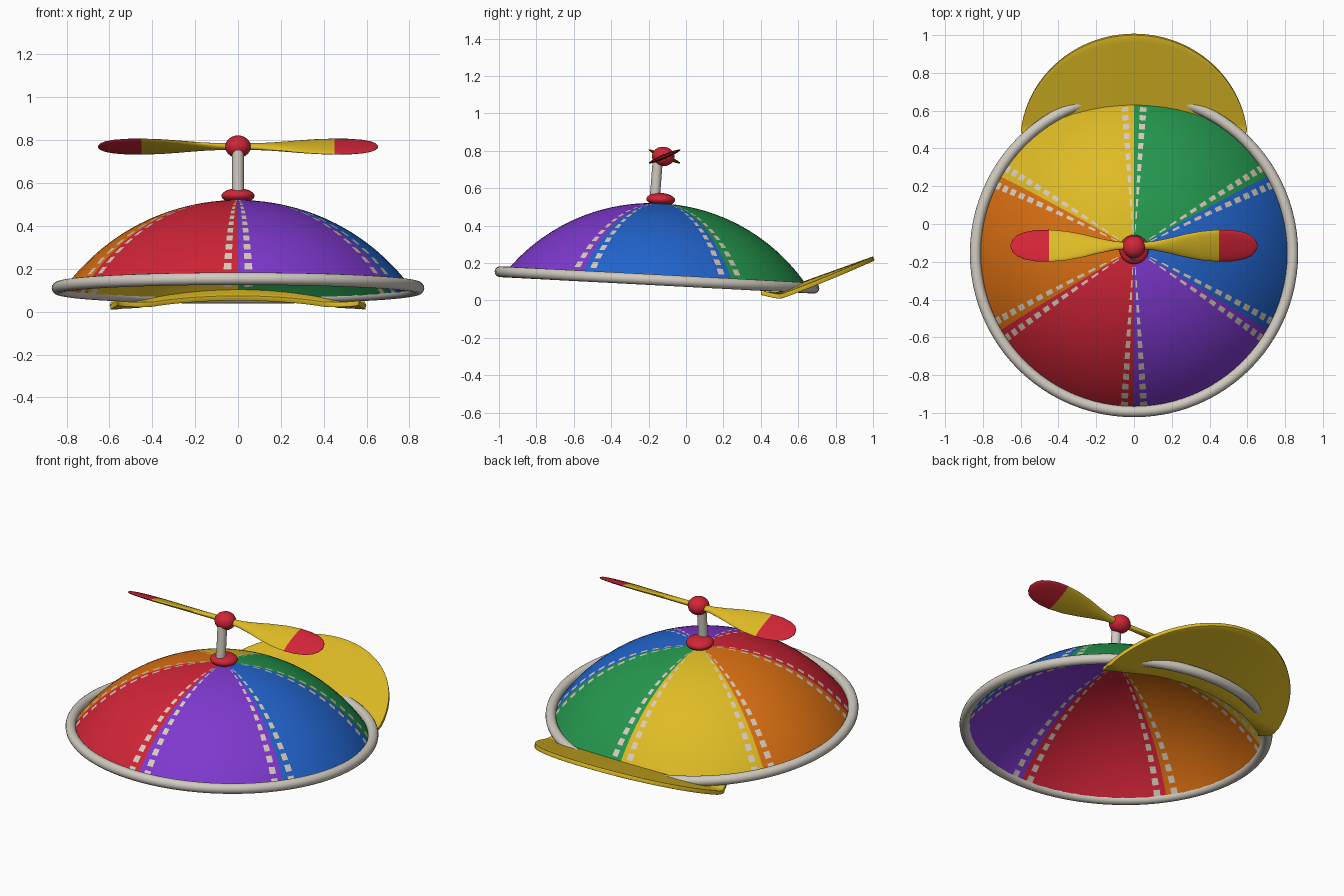
import bpy, bmesh, math
from mathutils import Vector, Matrix

if "Cube" in bpy.data.objects:
    bpy.data.objects.remove(bpy.data.objects["Cube"], do_unlink=True)


def material(name, r, g, b):
    m = bpy.data.materials.new(name)
    m.use_nodes = True
    m.diffuse_color = (r, g, b, 1)
    m.node_tree.nodes["Principled BSDF"].inputs["Base Color"].default_value = (r, g, b, 1)
    return m


blue = material("blue", 0.016, 0.13, 0.62)
green = material("green", 0.018, 0.31, 0.075)
yellow = material("yellow", 0.74, 0.50, 0.018)
orange = material("orange", 0.70, 0.16, 0.006)
red = material("red", 0.64, 0.018, 0.038)
purple = material("purple", 0.21, 0.04, 0.62)
off_white = material("off white", 0.63, 0.59, 0.52)
stitch = material("stitch cream", 0.70, 0.61, 0.50)


def smooth(obj, angle=40):
    bpy.ops.object.select_all(action='DESELECT')
    obj.select_set(True)
    bpy.context.view_layer.objects.active = obj
    bpy.ops.object.shade_smooth_by_angle(angle=math.radians(angle))


def finish(name, bm, mats, angle=40):
    bmesh.ops.recalc_face_normals(bm, faces=bm.faces)
    mesh = bpy.data.meshes.new(name)
    bm.to_mesh(mesh)
    bm.free()
    for m in mats:
        mesh.materials.append(m)
    obj = bpy.data.objects.new(name, mesh)
    bpy.context.collection.objects.link(obj)
    smooth(obj, angle)
    return obj


# The cap leans slightly towards the visor
TILT = Matrix.Translation((0, -0.155, 0.11)) @ Matrix.Rotation(math.radians(-3), 4, 'X')
RADIUS, RIM, HEIGHT = 1.005, 0.815, 0.41

# Dome: six coloured panels, with stitch rows as faces beside each seam
offsets = [0, 2.3, 5.0] + [5 + 50 * i / 8 for i in range(1, 8)] + [55, 57.7]
angles = [(math.radians(-30 + 60 * s + o), s, i)
          for s in range(6) for i, o in enumerate(offsets)]
DASHES = 14
span = math.asin(RIM / RADIUS)
arcs = []
for k in range(DASHES):
    arcs += [span * (k + 0.4) / DASHES, span * (k + 1) / DASHES]
bm = bmesh.new()
top = bm.verts.new((0, 0, HEIGHT))
rings = [[bm.verts.new((RADIUS * math.sin(p) * math.cos(a),
                        RADIUS * math.sin(p) * math.sin(a),
                        HEIGHT - RADIUS * (1 - math.cos(p)))) for a, s, i in angles]
         for p in arcs]
n = len(angles)
for j, (a, s, i) in enumerate(angles):
    j2 = (j + 1) % n
    bm.faces.new((top, rings[0][j], rings[0][j2])).material_index = s
    for k in range(len(arcs) - 1):
        f = bm.faces.new((rings[k][j], rings[k + 1][j], rings[k + 1][j2], rings[k][j2]))
        in_row = i in (1, len(offsets) - 2)
        f.material_index = 6 if in_row and k % 2 == 0 else s
bm.transform(TILT)
finish("dome", bm, [blue, green, yellow, orange, red, purple, stitch])

# Rolled rim
bpy.ops.mesh.primitive_torus_add(major_radius=0.84, minor_radius=0.029,
                                 major_segments=96, minor_segments=16)
rim = bpy.context.object
rim.name = "rim"
rim.matrix_world = TILT
rim.data.materials.append(off_white)
smooth(rim)


# Visor: arched crescent between an inner and an outer arc
def visor_point(u, v):
    t = math.radians(8 + 164 * u)
    inner = Vector((0.57 * math.cos(t), 0.38 + 0.17 * math.sin(t)))
    outer = Vector((0.605 * math.cos(t), 0.42 + 0.58 * math.sin(t)))
    x, y = inner.lerp(outer, v)
    rise = 0.36 * (y - 0.6) if y > 0.5 else -0.036 + 0.2 * (0.5 - y)
    return x, y, 0.092 + rise - 0.025 * (x / 0.6) ** 2


COLS, ROWS = 48, 12
bm = bmesh.new()
grid = [[bm.verts.new(visor_point(c / COLS, r / ROWS)) for r in range(ROWS + 1)]
        for c in range(COLS + 1)]
for c in range(COLS):
    for r in range(ROWS):
        bm.faces.new((grid[c][r], grid[c][r + 1], grid[c + 1][r + 1], grid[c + 1][r]))
visor = finish("visor", bm, [yellow])
if visor.data.polygons[0].normal.z < 0:
    visor.data.flip_normals()
solid = visor.modifiers.new("thickness", 'SOLIDIFY')
solid.thickness = 0.024
solid.offset = -1
bevel = visor.modifiers.new("soft edge", 'BEVEL')
bevel.width = 0.007
bevel.segments = 2


# Button, hub and stem
def ball(name, loc, scale, mat):
    bpy.ops.mesh.primitive_uv_sphere_add(segments=32, ring_count=16, radius=1, location=loc)
    obj = bpy.context.object
    obj.name = name
    obj.scale = scale
    obj.rotation_euler.x = math.radians(-3)
    obj.data.materials.append(mat)
    smooth(obj)


ball("button", (0, -0.135, 0.54), (0.077, 0.077, 0.035), red)
ball("propeller_hub", (0, -0.122, 0.77), (0.06, 0.06, 0.052), red)

low, high = Vector((0, -0.168, 0.53)), Vector((0, -0.15, 0.765))
bpy.ops.mesh.primitive_cylinder_add(vertices=24, radius=0.027, depth=(high - low).length,
                                    location=(low + high) / 2)
stem = bpy.context.object
stem.name = "stem"
stem.rotation_euler = (high - low).to_track_quat('Z', 'Y').to_euler()
stem.data.materials.append(off_white)
smooth(stem)

# Propeller blades: lofted ellipses (distance, half width, half thickness)
STATIONS = [(0.03, 0.018, 0.016), (0.1, 0.024, 0.015), (0.18, 0.042, 0.014),
            (0.27, 0.066, 0.013), (0.36, 0.084, 0.012), (0.45, 0.092, 0.012),
            (0.52, 0.09, 0.011), (0.58, 0.078, 0.01), (0.62, 0.06, 0.008),
            (0.643, 0.036, 0.006), (0.653, 0.01, 0.003)]
SIDES = 20
for name, turn in (("left_blade", 0), ("right_blade", math.pi)):
    bm = bmesh.new()
    loops = []
    for d, w, h in STATIONS:
        loops.append([bm.verts.new((d, w * math.cos(math.tau * i / SIDES),
                                    h * math.sin(math.tau * i / SIDES)))
                      for i in range(SIDES)])
    for k in range(len(loops) - 1):
        for i in range(SIDES):
            i2 = (i + 1) % SIDES
            f = bm.faces.new((loops[k][i], loops[k][i2], loops[k + 1][i2], loops[k + 1][i]))
            f.material_index = 1 if STATIONS[k][0] >= 0.45 else 0
    bm.faces.new(loops[0])
    bm.faces.new(loops[-1]).material_index = 1
    bm.transform(Matrix.Translation((0, -0.115, 0.77)) @ Matrix.Rotation(turn, 4, 'Z')
                 @ Matrix.Rotation(math.radians(23), 4, 'X'))
    finish(name, bm, [yellow, red], 60)
